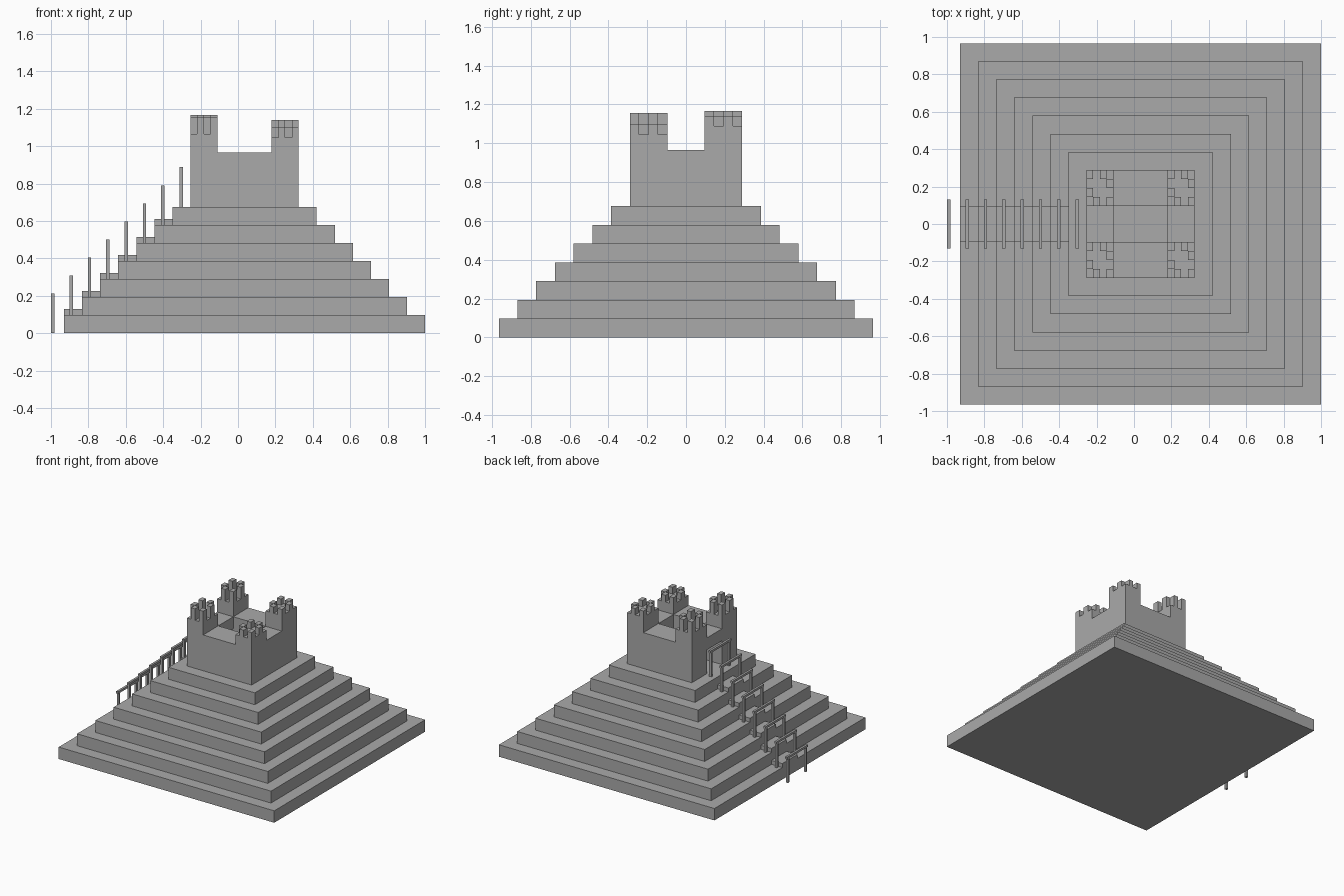
import bpy, bmesh

if "Cube" in bpy.data.objects:
    bpy.data.objects.remove(bpy.data.objects["Cube"])

U = 0.0965          # module: tier rise and run
CX = 0.035          # pyramid centre in x (gates overhang on -x)

stone = bpy.data.materials.new("grey stone")
stone.diffuse_color = (0.4, 0.4, 0.4, 1)
stone.use_nodes = True
stone.node_tree.nodes["Principled BSDF"].inputs["Base Color"].default_value = stone.diffuse_color


def make(name, boxes):
    """One object from a list of (x0, x1, y0, y1, z0, z1) boxes."""
    bm = bmesh.new()
    for x0, x1, y0, y1, z0, z1 in boxes:
        vs = bmesh.ops.create_cube(bm, size=1)["verts"]
        for v in vs:
            v.co.x = x1 if v.co.x > 0 else x0
            v.co.y = y1 if v.co.y > 0 else y0
            v.co.z = z1 if v.co.z > 0 else z0
    me = bpy.data.meshes.new(name)
    bm.to_mesh(me)
    bm.free()
    me.materials.append(stone)
    ob = bpy.data.objects.new(name, me)
    bpy.context.collection.objects.link(ob)
    return ob


# Seven stepped tiers
for i in range(7):
    h = (10 - i) * U
    make(f"tier_{i + 1}", [(CX - h, CX + h, -h, h, i * U, (i + 1) * U)])

# Half-height stair blocks up the -x side
make("stair_blocks", [
    (CX - (10 - i) * U, CX - (9 - i) * U, -U, U, (i + 1) * U, (i + 1.33) * U)
    for i in range(6)])

# Gate frames, one per tier level: two posts and a crossbar
for i in range(8):
    x = -0.99 + i * 0.098
    z = i * U
    t = 0.009
    make(f"gate_{i + 1}", [
        (x - t, x + t, 0.106, 0.124, z, z + 0.195),
        (x - t, x + t, -0.124, -0.106, z, z + 0.195),
        (x - t, x + t, -0.132, 0.132, z + 0.195, z + 0.212)])

# Keep walls around an open courtyard, with a doorway at the stairs
Z0, Z1 = 7 * U, 10 * U
XO, XI, YO, YI = 3 * U, 1.5 * U, 3 * U, U
make("front_wall", [(CX - XI, CX + XI, -YO, -YI, Z0, Z1)])
make("back_wall", [(CX - XI, CX + XI, YI, YO, Z0, Z1)])
make("right_wall", [(CX + XI, CX + XO, -YI, YI, Z0, Z1)])
make("door_lintel", [(CX - XO, CX - XI, -YI, YI, 9 * U, Z1)])

# Corner towers: (x side, y side, battlement floor, merlon top)
towers = {
    "front_left": (-1, -1, 1.064, 1.157),
    "back_left": (-1, 1, 1.072, 1.167),
    "front_right": (1, -1, 1.046, 1.10),
    "back_right": (1, 1, 1.09, 1.14),
}
for name, (sx, sy, floor, top) in towers.items():
    x0 = CX - XO if sx < 0 else CX + XI
    y0 = -YO if sy < 0 else YI
    w, d = XO - XI, YO - YI
    make(name + "_tower", [(x0, x0 + w, y0, y0 + d, Z0, floor)])
    # Alternating merlons around the rim of a 4 x 4 grid
    cw, cd = w / 4, d / 4
    make(name + "_merlons", [
        (x0 + i * cw, x0 + (i + 1) * cw, y0 + j * cd, y0 + (j + 1) * cd, floor, top)
        for i in range(4) for j in range(4)
        if (i in (0, 3) or j in (0, 3)) and (i + j) % 2 == 1])
